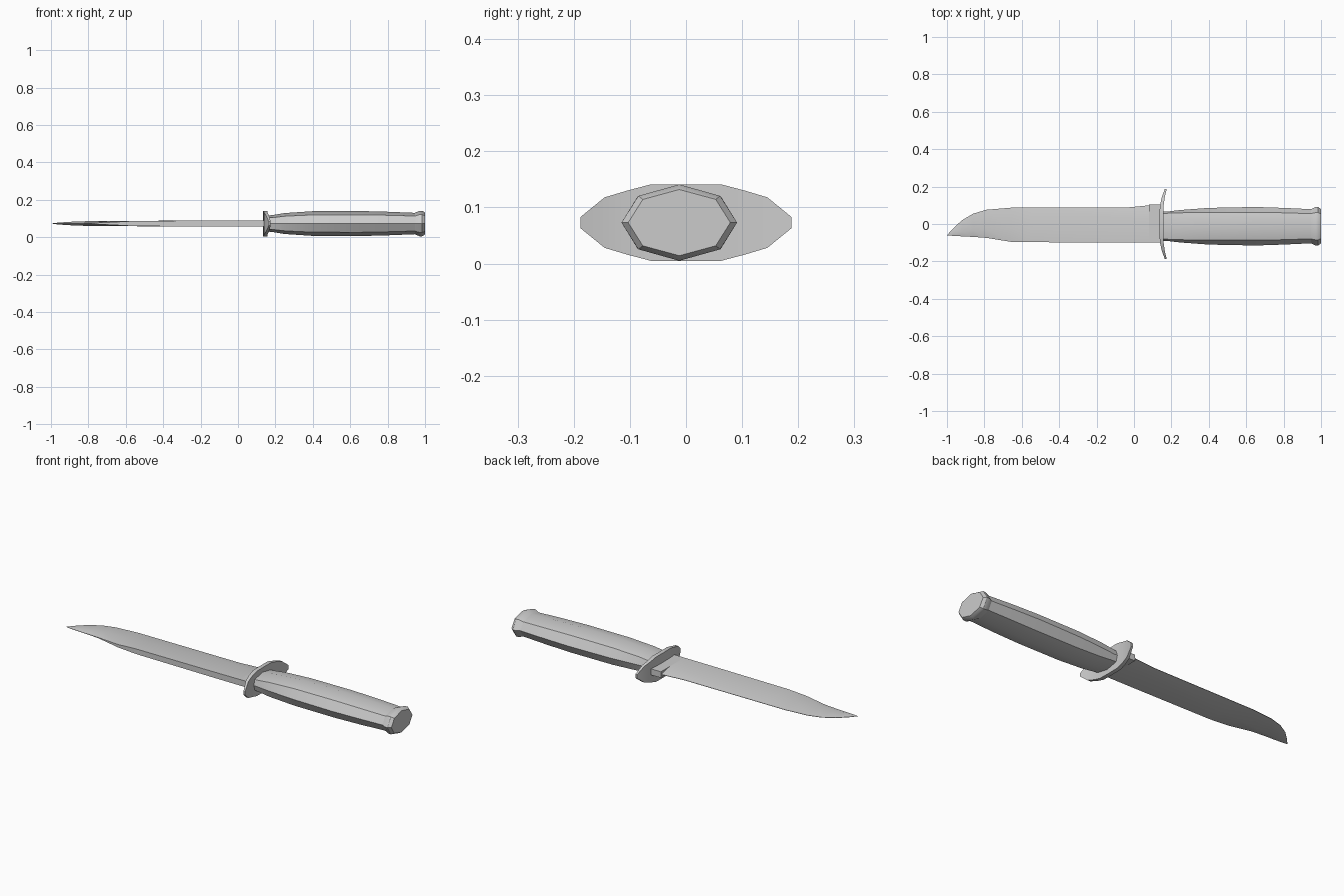
import bpy, bmesh, math

if "Cube" in bpy.data.objects:
    bpy.data.objects.remove(bpy.data.objects["Cube"], do_unlink=True)

MID = 0.073   # height of the knife's centre plane

grey = bpy.data.materials.new("plain grey")
grey.use_nodes = True
colour = (0.6, 0.6, 0.6, 1)
grey.diffuse_color = colour
grey.node_tree.nodes["Principled BSDF"].inputs["Base Color"].default_value = colour


def loft(name, rings, angle=30):
    """Skin a row of closed rings and cap both ends."""
    bm = bmesh.new()
    rows = [[bm.verts.new(p) for p in ring] for ring in rings]
    n = len(rows[0])
    for a, b in zip(rows, rows[1:]):
        for i in range(n):
            j = (i + 1) % n
            bm.faces.new((a[i], a[j], b[j], b[i]))
    bm.faces.new(rows[0])
    bm.faces.new(rows[-1])
    bmesh.ops.remove_doubles(bm, verts=bm.verts[:], dist=0.0004)
    bmesh.ops.recalc_face_normals(bm, faces=bm.faces[:])
    mesh = bpy.data.meshes.new(name)
    bm.to_mesh(mesh)
    bm.free()
    mesh.materials.append(grey)
    obj = bpy.data.objects.new(name, mesh)
    bpy.context.collection.objects.link(obj)
    bpy.ops.object.select_all(action='DESELECT')
    obj.select_set(True)
    bpy.context.view_layer.objects.active = obj
    bpy.ops.object.shade_smooth_by_angle(angle=math.radians(angle))
    return obj


def blade_ring(x, spine, body, edge, spine_half, body_half):
    thin = 0.001 if body_half else 0
    return [(x, spine, MID - spine_half), (x, body, MID - body_half),
            (x, edge, MID - thin), (x, edge, MID + thin),
            (x, body, MID + body_half), (x, spine, MID + spine_half)]


# Blade: thick spine towards the front, cutting edge towards the back
loft("blade", [blade_ring(*s) for s in [
    (-1.0, -0.06, -0.06, -0.06, 0, 0),
    (-0.97, -0.063, -0.052, -0.027, 0.001, 0.004),
    (-0.92, -0.066, -0.042, 0.02, 0.001, 0.008),
    (-0.86, -0.069, -0.032, 0.055, 0.001, 0.011),
    (-0.79, -0.074, -0.025, 0.076, 0.002, 0.013),
    (-0.66, -0.095, -0.015, 0.087, 0.008, 0.014),
    (-0.55, -0.097, 0.0, 0.087, 0.014, 0.0145),
    (-0.05, -0.1, 0.03, 0.087, 0.016, 0.016),
    (0.085, -0.1, 0.03, 0.1, 0.0165, 0.0165)]])

# Square block where the blade meets the guard
loft("blade_base", [[(x, -0.1, MID - h), (x, 0.103, MID - h),
                     (x, 0.103, MID + h), (x, -0.1, MID + h)]
                    for x, h in ((0.08, 0.0165), (0.145, 0.017))])

# Guard: a thin plate whose ends sweep back towards the handle
half = [(0.0, 0.135, 0.157, 0.068), (0.063, 0.136, 0.158, 0.068),
        (0.105, 0.14, 0.159, 0.057), (0.145, 0.149, 0.165, 0.045),
        (0.188, 0.165, 0.175, 0.01)]
sections = [(-y, a, b, h) for y, a, b, h in half[:0:-1]] + half
loft("guard", [[(a, y, MID - h), (b, y, MID - h), (b, y, MID + h), (a, y, MID + h)]
               for y, a, b, h in sections])


def grip_ring(x, wide, shoulder, tall):
    corner = tall * 0.7
    pts = [(wide, 0), (shoulder, corner), (0, tall), (-shoulder, corner),
           (-wide, 0), (-shoulder, -corner), (0, -tall), (shoulder, -corner)]
    return [(x, y - 0.012, MID + z) for y, z in pts]


# Eight-sided handle, swelling in the middle
loft("handle", [grip_ring(*s) for s in [
    (0.15, 0.077, 0.068, 0.042), (0.19, 0.08, 0.07, 0.046),
    (0.25, 0.087, 0.072, 0.056), (0.4, 0.098, 0.074, 0.066),
    (0.65, 0.103, 0.074, 0.067), (0.8, 0.098, 0.072, 0.063),
    (0.95, 0.091, 0.067, 0.057)]])

# Flared pommel with a bevelled end
loft("pommel", [grip_ring(*s) for s in [
    (0.945, 0.09, 0.067, 0.057), (0.97, 0.103, 0.073, 0.068),
    (0.985, 0.103, 0.073, 0.068), (1.0, 0.091, 0.065, 0.059)]])
